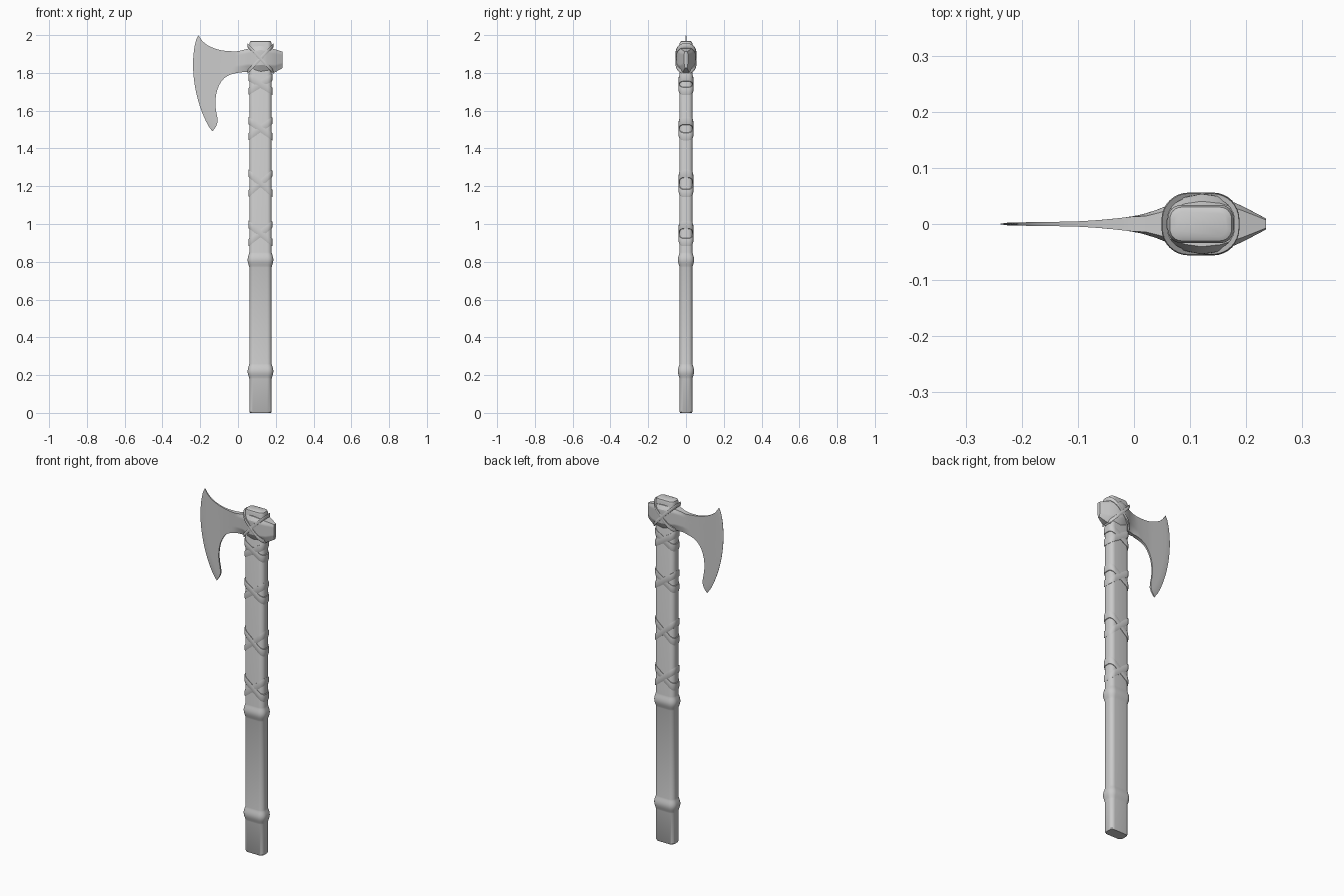
import bpy, math

if "Cube" in bpy.data.objects:
    bpy.data.objects.remove(bpy.data.objects["Cube"])

CX = 0.119   # handle axis in x


def make(name, verts, faces, angle=35):
    me = bpy.data.meshes.new(name)
    me.from_pydata(verts, [], faces)
    ob = bpy.data.objects.new(name, me)
    bpy.context.collection.objects.link(ob)
    bpy.ops.object.select_all(action='DESELECT')
    bpy.context.view_layer.objects.active = ob
    ob.select_set(True)
    bpy.ops.object.mode_set(mode='EDIT')
    bpy.ops.mesh.select_all(action='SELECT')
    bpy.ops.mesh.normals_make_consistent(inside=False)
    bpy.ops.object.mode_set(mode='OBJECT')
    bpy.ops.object.shade_smooth_by_angle(angle=math.radians(angle))
    return ob


def section(hx, hy, r, n=6):
    """Rounded rectangle outline."""
    pts = []
    for k, (sx, sy) in enumerate([(1, 1), (-1, 1), (-1, -1), (1, -1)]):
        for i in range(n + 1):
            a = math.pi / 2 * (k + i / n)
            pts.append((sx * (hx - r) + r * math.cos(a), sy * (hy - r) + r * math.sin(a)))
    return pts


def loop_faces(rows, n, closed):
    f = []
    for j in range(rows if closed else rows - 1):
        a, b = j * n, ((j + 1) % rows) * n
        f += [(a + i, a + (i + 1) % n, b + (i + 1) % n, b + i) for i in range(n)]
    return f


# Handle: rounded bar with two swollen rings and chamfered ends
prof = [(0, -0.004), (0.006, 0)]
for zc in (0.22, 0.81):
    for k in range(-6, 7):
        u = k / 6
        prof.append((zc + 0.04 * u, 0.009 * math.cos(u * math.pi / 2) ** 1.3 if abs(u) < 1 else 0.0))
prof += [(1.955, 0), (1.966, -0.004), (1.97, -0.012)]
verts = []
for z, d in prof:
    verts += [(CX + x, y, z) for x, y in section(0.059 + d, 0.034 + d, 0.024 + d * 0.8)]
n = len(section(1, 1, 0.1))
faces = loop_faces(len(prof), n, False)
faces += [tuple(range(n)), tuple(range(len(verts) - n, len(verts)))]
make("handle", verts, faces)


def band(name, hx, hy, r, z0, tilt, half, skin):
    """Slanted strap running round the handle."""
    vs = []
    for off, dz in [(-0.006, -half), (skin * 0.6, -half), (skin, -half * 0.5),
                    (skin, half * 0.5), (skin * 0.6, half), (-0.006, half)]:
        vs += [(CX + x, y, z0 + dz + tilt * x / hx)
               for x, y in section(hx + off, hy + off, r + off * 0.8, 8)]
    make(name, vs, loop_faces(6, len(vs) // 6, True))


# Crossed leather wraps on the upper handle
for g, (z, t) in enumerate([(1.74, 0.035), (1.505, 0.04), (1.215, 0.05), (0.95, 0.045)]):
    for side in (-1, 1):
        band(f"handle_wrap_{g}_{side}", 0.059, 0.034, 0.024, z, side * t, 0.02,
             0.0045 if side > 0 else 0.0055)

# Axe head: stations from cutting edge to poll, each (top x, top z, bottom x, bottom z)
blade = [(-0.21, 2.0, -0.135, 1.49), (-0.185, 1.965, -0.108, 1.54), (-0.145, 1.938, -0.12, 1.63),
         (-0.09, 1.92, -0.11, 1.71), (-0.04, 1.915, -0.075, 1.77), (0.0, 1.915, -0.02, 1.797),
         (0.06, 1.93, 0.05, 1.806)]
curve = [0.058, 0.034, 0.014, 0.004, 0, 0, 0]
blade = [b + (c,) for b, c in zip(blade, curve)]


def smooth(pts, sub=3):
    out = []
    for i in range(len(pts) - 1):
        p = [pts[max(0, i - 1)], pts[i], pts[i + 1], pts[min(len(pts) - 1, i + 2)]]
        for k in range(sub):
            t = k / sub
            out.append(tuple(0.5 * (2 * b + (c - a) * t + (2 * a - 5 * b + 4 * c - d) * t * t
                                    + (3 * b - a - 3 * c + d) * t ** 3) for a, b, c, d in zip(*p)))
    return out + [pts[-1]]


stations = smooth(blade) + [(0.09, 1.94, 0.085, 1.80, 0), (0.12, 1.942, 0.12, 1.80, 0),
                            (0.155, 1.938, 0.155, 1.80, 0), (0.195, 1.925, 0.195, 1.803, 0),
                            (0.235, 1.912, 0.235, 1.825, 0)]
thick = [(-0.24, 0.002), (-0.2, 0.003), (-0.1, 0.0045), (-0.05, 0.008), (0, 0.0135), (0.03, 0.021),
         (0.06, 0.033), (0.09, 0.048), (0.12, 0.054), (0.155, 0.049), (0.195, 0.031), (0.235, 0.010)]


def half_thickness(x):
    for (a, ya), (b, yb) in zip(thick, thick[1:]):
        if x <= b:
            return ya + (yb - ya) * max(0, x - a) / (b - a)
    return thick[-1][1]


S = 20
verts = []
for j, (tx, tz, bx, bz, bulge) in enumerate(stations):
    front = []
    for i in range(S + 1):
        s = i / S
        x = tx + (bx - tx) * s - bulge * (4 * s * (1 - s)) ** 0.8
        y = 0.0006 if j == 0 else half_thickness(x)
        # chamfer the top and bottom around the eye
        f = min(1, 0.75 + 1.6 * s, 0.55 + 1.5 * (1 - s)) if x > 0 else 1
        front.append((x, -y * f, tz + (bz - tz) * s))
    verts += front + [(x, -y, z) for x, y, z in reversed(front)]
n = 2 * (S + 1)
faces = loop_faces(len(stations), n, False)
faces += [(b + i, b + i + 1, b + n - 2 - i, b + n - 1 - i)
          for b in (0, len(verts) - n) for i in range(S)]
make("axe_head", verts, faces, 25)

# Crossed bindings lashing the head to the handle
for side in (-1, 1):
    band(f"head_binding_{side}", 0.066, 0.052, 0.045, 1.876, side * 0.068, 0.011,
         0.003 if side > 0 else 0.004)
